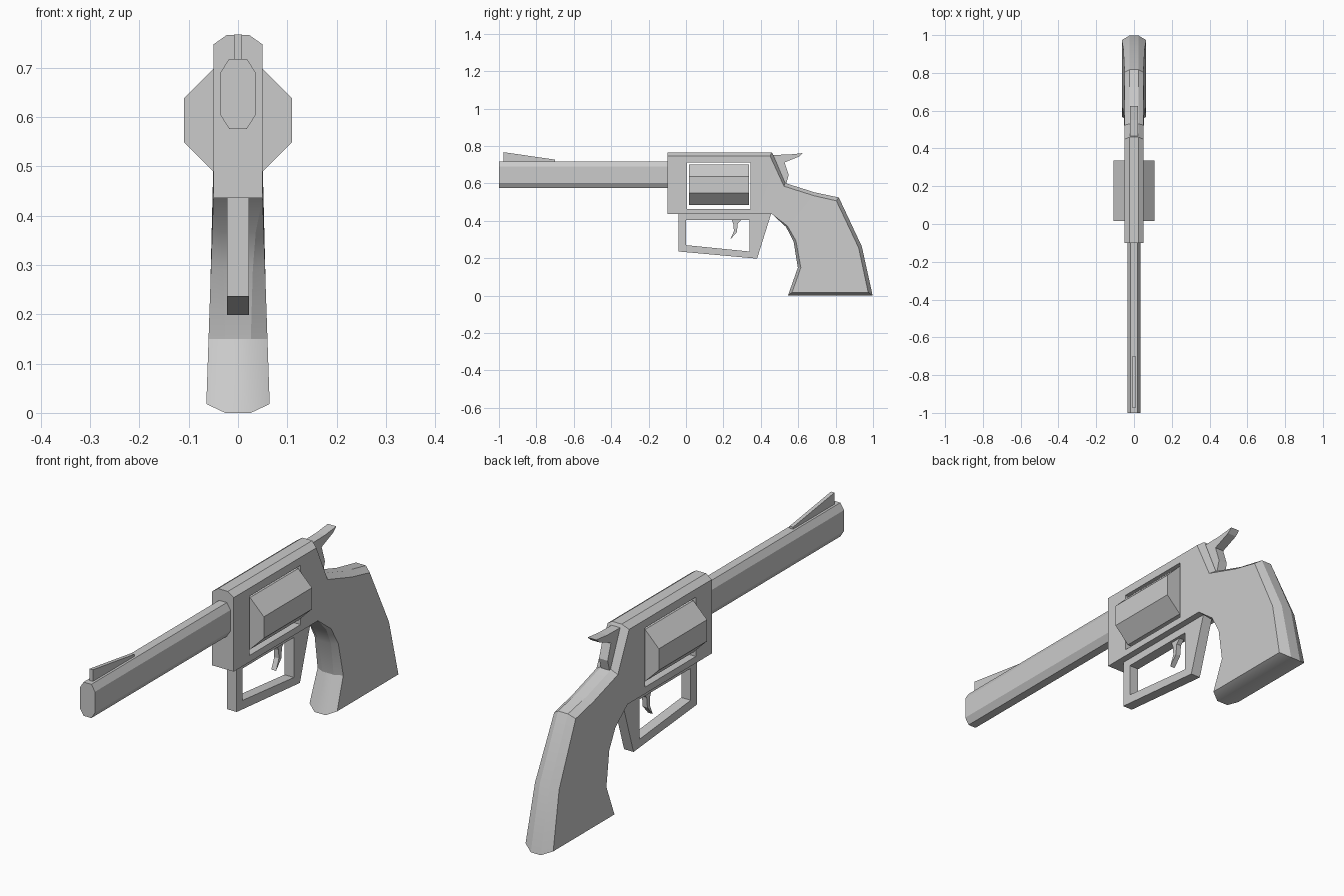
import bpy, bmesh, math

if "Cube" in bpy.data.objects:
    bpy.data.objects.remove(bpy.data.objects["Cube"])


def loft(name, rings, closed=False, caps=True, side_faces=()):
    """Join equal-length rings of points into a mesh."""
    bm = bmesh.new()
    vs = [[bm.verts.new(p) for p in r] for r in rings]
    n = len(rings[0])
    pairs = list(zip(vs, vs[1:])) + ([(vs[-1], vs[0])] if closed else [])
    for a, b in pairs:
        for i in range(n):
            j = (i + 1) % n
            bm.faces.new((a[i], a[j], b[j], b[i]))
    for ring in (vs[0], vs[-1]):
        if caps and not closed:
            bm.faces.new(ring)
        for f in side_faces:
            bm.faces.new([ring[i] for i in f])
    bmesh.ops.remove_doubles(bm, verts=bm.verts, dist=1e-4)
    bmesh.ops.recalc_face_normals(bm, faces=bm.faces)
    me = bpy.data.meshes.new(name)
    bm.to_mesh(me)
    bm.free()
    ob = bpy.data.objects.new(name, me)
    bpy.context.collection.objects.link(ob)
    return ob


def at_x(pts, x):
    return [(x, y, z) for y, z in pts]


def prism(name, pts, half):
    return loft(name, [at_x(pts, -half), at_x(pts, half)])


def octagon(y, zc, hw, hh, cx, cz):
    """Octagon facing y: half width/height and corner cuts."""
    q = [(hw, hh - cz), (hw - cx, hh), (cx - hw, hh), (-hw, hh - cz)]
    return [(x, y, zc + z) for x, z in q + [(-x, -z) for x, z in q]]


# Frame and grip: outline y, z, then the inset side outline y, z, and centre half width
C = 0.023
outline = [
    (0.460, 0.436, 0.460, 0.436, 0.05), (0.535, 0.367, 0.543, 0.372, 0.036),
    (0.575, 0.290, 0.588, 0.293, 0.03), (0.598, 0.150, 0.614, 0.150, 0.026),
    (0.545, 0.000, 0.567, 0.018, 0.026),
    (0.998, 0.000, 0.974, 0.018, C), (0.940, 0.263, 0.923, 0.256, C),
    (0.817, 0.525, 0.804, 0.507, C), (0.688, 0.552, 0.685, 0.534, C),
    (0.530, 0.602, 0.524, 0.585, C), (0.460, 0.766, 0.449, 0.747, C),
    (-0.100, 0.766, -0.100, 0.747, C), (-0.100, 0.436, -0.100, 0.436, 0.05),
]


def side_ring(s):
    return [(s * (0.05 + max(0, 0.436 - p[3]) * 0.034), p[2], p[3]) for p in outline]


def centre_ring(s):
    return [(s * p[4], p[0], p[1]) for p in outline]


faces = [(i, i + 1, 8 - i, 9 - i) for i in range(4)] + [(0, 9, 10, 11, 12)]
body = loft("frame_and_grip", [side_ring(-1), centre_ring(-1), centre_ring(1), side_ring(1)],
            caps=False, side_faces=faces)

# Window through the frame
cutter = prism("window_cutter", [(0.006, 0.464), (0.345, 0.464), (0.345, 0.713), (0.006, 0.713)], 0.2)
cutter.hide_render = True
mod = body.modifiers.new("window", "BOOLEAN")
mod.operation, mod.solver, mod.object = "DIFFERENCE", "EXACT", cutter
bpy.context.view_layer.objects.active = body
body.select_set(True)
bpy.ops.object.modifier_apply(modifier="window")
bpy.data.objects.remove(cutter)
bpy.ops.object.shade_smooth_by_angle(angle=math.radians(25))

# Eight-sided cylinder
loft("cylinder", [octagon(y, 0.593, 0.109, 0.109, 0.064, 0.064) for y in (0.016, 0.336)])

# Barrel with an inset muzzle face
loft("barrel", [octagon(-0.09, 0.647, 0.035, 0.071, 0.017, 0.027),
                octagon(-1.0, 0.647, 0.035, 0.071, 0.017, 0.027),
                octagon(-1.0, 0.647, 0.026, 0.060, 0.013, 0.022)])

# Front sight
prism("front_sight", [(-0.975, 0.71), (-0.975, 0.767), (-0.70, 0.727), (-0.70, 0.71)], 0.008)

# Trigger guard: a closed loop with an opening
outer = [(-0.04, 0.437), (-0.04, 0.236), (0.38, 0.198), (0.455, 0.437)]
inner = [(0.0, 0.404), (0.0, 0.270), (0.34, 0.236), (0.34, 0.404)]
G = 0.022
loft("trigger_guard", [at_x(outer, -G), at_x(outer, G), at_x(inner, G), at_x(inner, -G)], closed=True)

# Trigger
prism("trigger", [(0.243, 0.41), (0.30, 0.41), (0.277, 0.385), (0.272, 0.34),
                  (0.237, 0.30), (0.256, 0.345), (0.254, 0.38)], 0.011)

# Hammer with its spur
prism("hammer", [(0.44, 0.752), (0.55, 0.754), (0.625, 0.762), (0.605, 0.744), (0.527, 0.712),
                 (0.549, 0.645), (0.535, 0.595), (0.48, 0.60)], 0.02)
